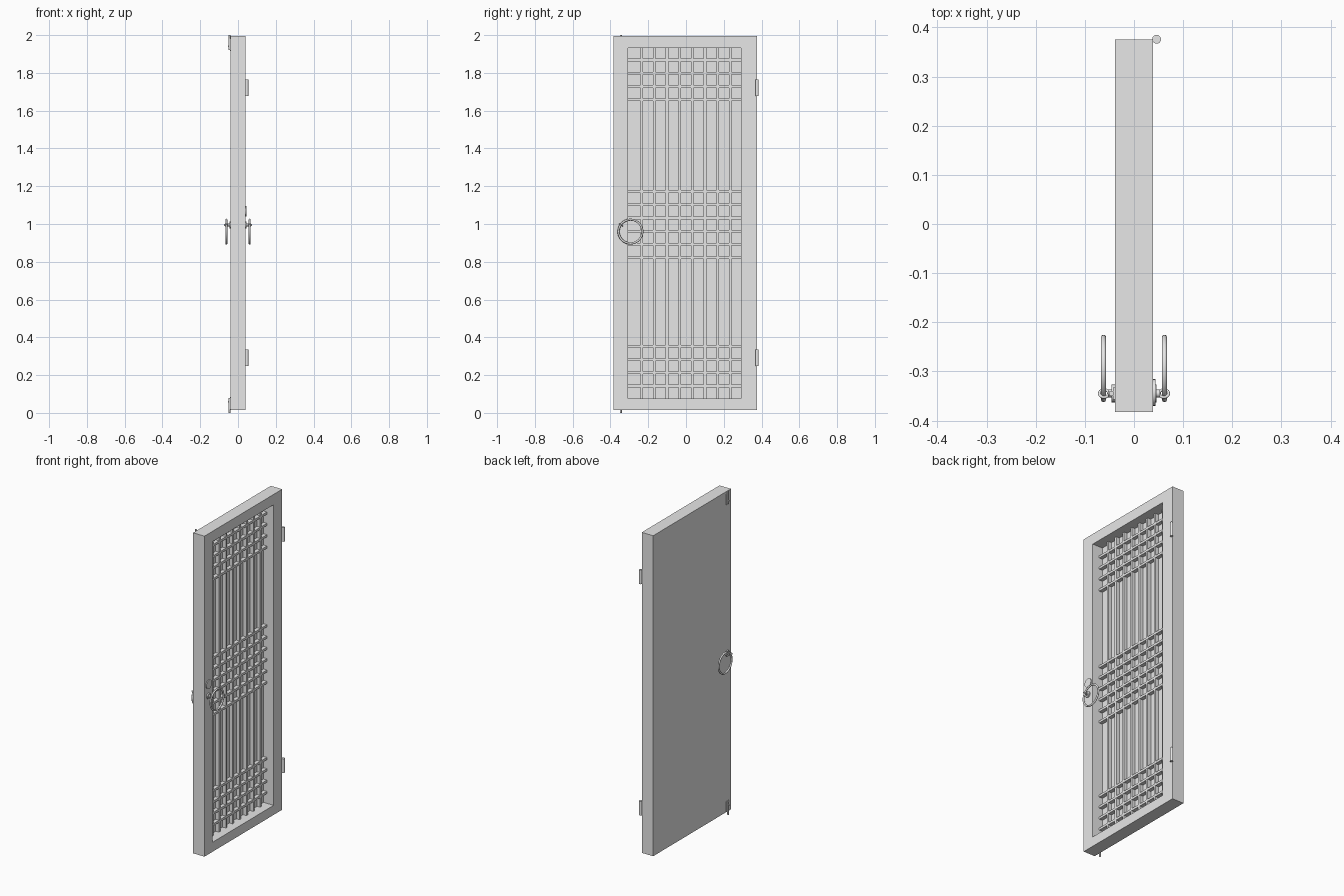
import bpy
import bmesh
import math
from mathutils import Vector

old = bpy.data.objects.get("Cube")
if old:
    bpy.data.objects.remove(old, do_unlink=True)

grey = bpy.data.materials.new("light grey")
grey.use_nodes = True
grey.diffuse_color = (0.8, 0.8, 0.8, 1)
grey.node_tree.nodes["Principled BSDF"].inputs["Base Color"].default_value = (0.8, 0.8, 0.8, 1)


def finish(name, smooth=False):
    ob = bpy.context.object
    ob.name = name
    ob.data.materials.append(grey)
    if smooth:
        bpy.ops.object.shade_smooth_by_angle(angle=math.radians(40))
    return ob


def box(name, lo, hi):
    lo, hi = Vector(lo), Vector(hi)
    bpy.ops.mesh.primitive_cube_add(size=1, location=(lo + hi) / 2)
    bpy.context.object.scale = hi - lo
    bpy.ops.object.transform_apply(location=False, rotation=False)
    return finish(name)


def rod(name, center, radius, length, axis="Z", sides=20):
    turn = (0, math.pi / 2, 0) if axis == "X" else (0, 0, 0)
    bpy.ops.mesh.primitive_cylinder_add(vertices=sides, radius=radius, depth=length,
                                        location=center, rotation=turn)
    return finish(name, True)


def ring(name, center, axis, major, minor, segments=40):
    turn = Vector(axis).to_track_quat("Z", "Y").to_euler()
    bpy.ops.mesh.primitive_torus_add(location=center, rotation=turn, major_radius=major,
                                     minor_radius=minor, major_segments=segments,
                                     minor_segments=10)
    return finish(name, True)


FACE = 0.039            # half thickness of the door
PANEL = -0.03           # bottom of the recess
LATTICE = -0.008        # front of the lattice bars
Y0, Y1 = -0.306, 0.292  # recess opening
Z0, Z1 = 0.075, 1.932

# Door leaf: a slab with a recess sunk into its left side
door = box("door_leaf", (-FACE, -0.383, 0.016), (FACE, 0.376, 1.996))
bm = bmesh.new()
bm.from_mesh(door.data)
middle = door.location
front = max(bm.faces, key=lambda f: f.normal.x)
bmesh.ops.inset_region(bm, faces=[front], thickness=0.05)
for v in front.verts:
    v.co.y = (Y1 if v.co.y > 0 else Y0) - middle.y
    v.co.z = (Z1 if v.co.z > 0 else Z0) - middle.z
sunk = bmesh.ops.extrude_discrete_faces(bm, faces=[front])["faces"][0]
for v in sunk.verts:
    v.co.x = PANEL - middle.x
bm.to_mesh(door.data)
bm.free()

# Lattice of upright and level bars
HALF = 0.007
for i in range(8):
    y = -0.235 + i * 0.0671
    box("upright_bar", (PANEL, y - HALF, Z0), (LATTICE, y + HALF, Z1))
for start, count in ((0.142, 4), (0.822, 6), (1.658, 4)):
    for i in range(count):
        z = start + i * 0.07
        box("level_bar", (PANEL, Y0, z - HALF), (LATTICE + 0.001, Y1, z + HALF))

# Hinge barrels on the back edge
for z in (0.293, 1.721):
    rod("hinge_barrel", (0.046, 0.376, z), 0.009, 0.087)

# Ring pulls on both sides, each hung from a staple
PULL_Y, PULL_Z = -0.345, 0.995
for side in (1, -1):
    rod("pull_base", (side * 0.042, PULL_Y, PULL_Z), 0.018, 0.008, "X")
    rod("pull_stem", (side * 0.047, PULL_Y, PULL_Z), 0.008, 0.012, "X")
    ring("pull_staple", (side * 0.061, PULL_Y, PULL_Z), (0, 0.57, 0.82), 0.0095, 0.003, 20)
    ring("ring_pull", (side * 0.062, -0.294, 0.96), (1, 0, 0), 0.063, 0.0055)

# Round lock plate above the left pull
rod("lock_plate", (0.041, -0.343, 1.067), 0.027, 0.006, "X", 24)

# Sliding bolts at the top and bottom of the plain side
for end, inward in ((2.0, -1), (0.0, 1)):
    near, far = sorted((end + inward * 0.018, end + inward * 0.083))
    box("bolt_plate", (-0.043, -0.357, near), (-FACE, -0.333, far))
    rod("bolt_rod", (-0.046, -0.345, end + inward * 0.04), 0.005, 0.08)
    rod("bolt_knob", (-0.049, -0.345, end + inward * 0.06), 0.004, 0.008, "X", 12)
